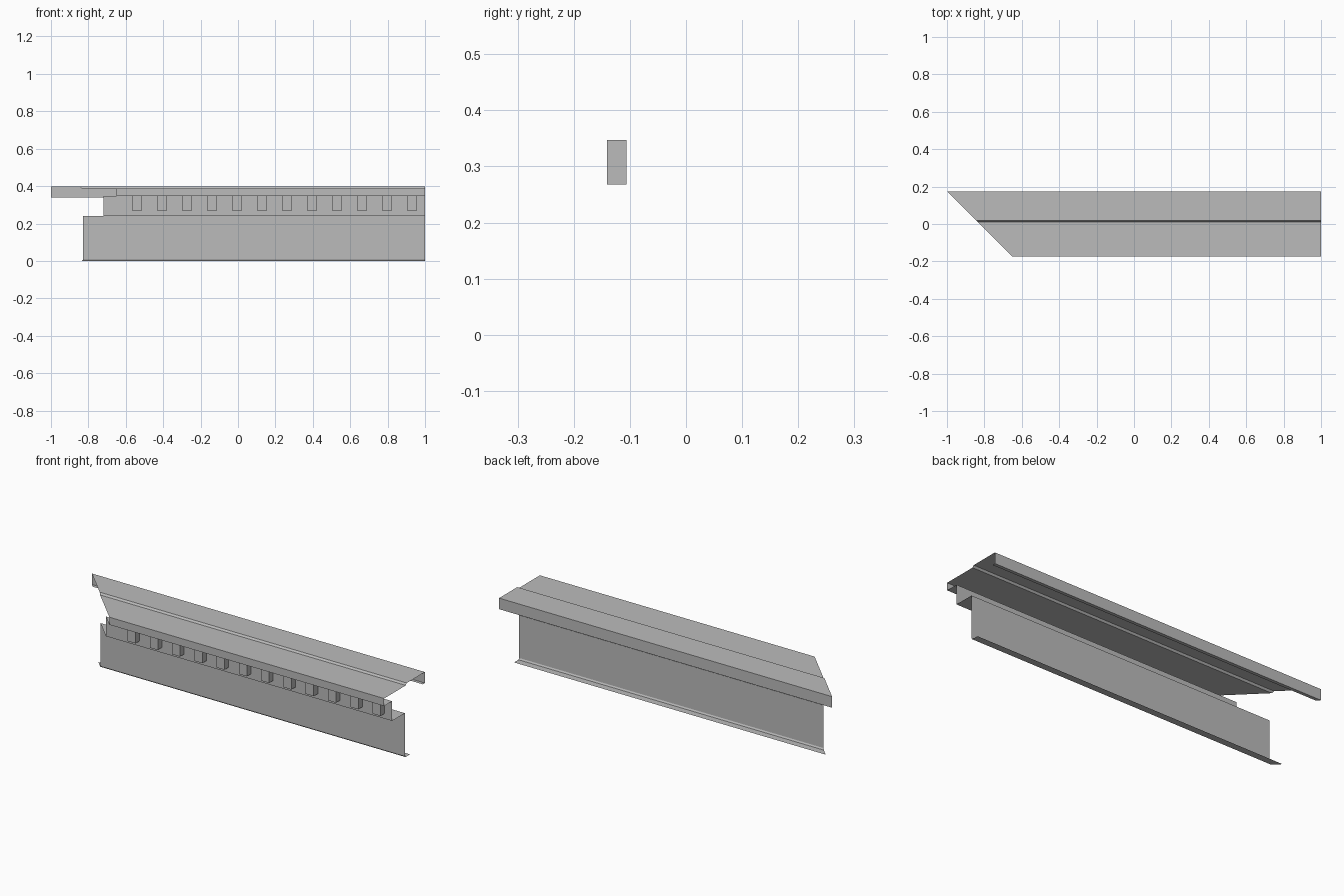
import bpy
import bmesh

if "Cube" in bpy.data.objects:
    bpy.data.objects.remove(bpy.data.objects["Cube"], do_unlink=True)

gray = bpy.data.materials.new("plain gray")
gray.use_nodes = True
COLOR = (0.5, 0.5, 0.5, 1.0)
gray.diffuse_color = COLOR
gray.node_tree.nodes["Principled BSDF"].inputs["Base Color"].default_value = COLOR

RIGHT_END = 1.0
MITRE = -0.825  # where the 45 degree cut crosses the centre line
MID_WALL_Y = -0.106
SOFFIT_Z = 0.347


def add_object(name, bm):
    mesh = bpy.data.meshes.new(name)
    bm.to_mesh(mesh)
    bm.free()
    mesh.materials.append(gray)
    obj = bpy.data.objects.new(name, mesh)
    bpy.context.collection.objects.link(obj)
    return obj


def moulding(name, profile):
    """Sweep a (y, z) profile along x, square at one end, mitred at the other."""
    bm = bmesh.new()
    mitred = [bm.verts.new((MITRE - y, y, z)) for y, z in profile]
    square = [bm.verts.new((RIGHT_END, y, z)) for y, z in profile]
    for i in range(len(profile) - 1):
        bm.faces.new((mitred[i], mitred[i + 1], square[i + 1], square[i]))
    return add_object(name, bm)


# Top sheet with a small step, a back lip and a front lip
moulding("cornice_top", [
    (0.157, 0.338), (0.175, 0.338), (0.175, 0.398), (0.019, 0.398),
    (0.011, 0.388), (-0.175, 0.388), (-0.175, SOFFIT_Z), (MID_WALL_Y, SOFFIT_Z),
])

# Band behind the blocks and the soffit under it
moulding("dentil_band", [
    (MID_WALL_Y, SOFFIT_Z), (MID_WALL_Y, 0.24), (0.004, 0.24),
])

# Lower wall with a small chamfer and a foot flange turned to the back
moulding("frieze_wall", [
    (0.004, 0.24), (0.004, 0.008), (0.009, 0.0), (0.047, 0.0),
])

# Row of small blocks
bm = bmesh.new()
size = (0.048, 0.035, SOFFIT_Z - 0.268)
for i in range(12):
    centre = (-0.541 + i * 0.1338, MID_WALL_Y - size[1] / 2, SOFFIT_Z - size[2] / 2)
    verts = bmesh.ops.create_cube(bm, size=1.0)["verts"]
    bmesh.ops.scale(bm, vec=size, verts=verts)
    bmesh.ops.translate(bm, vec=centre, verts=verts)
# Leave the hidden back and top of each block open
hidden = [f for f in bm.faces if f.normal.y > 0.5 or f.normal.z > 0.5]
bmesh.ops.delete(bm, geom=hidden, context="FACES")
add_object("dentil_blocks", bm)
